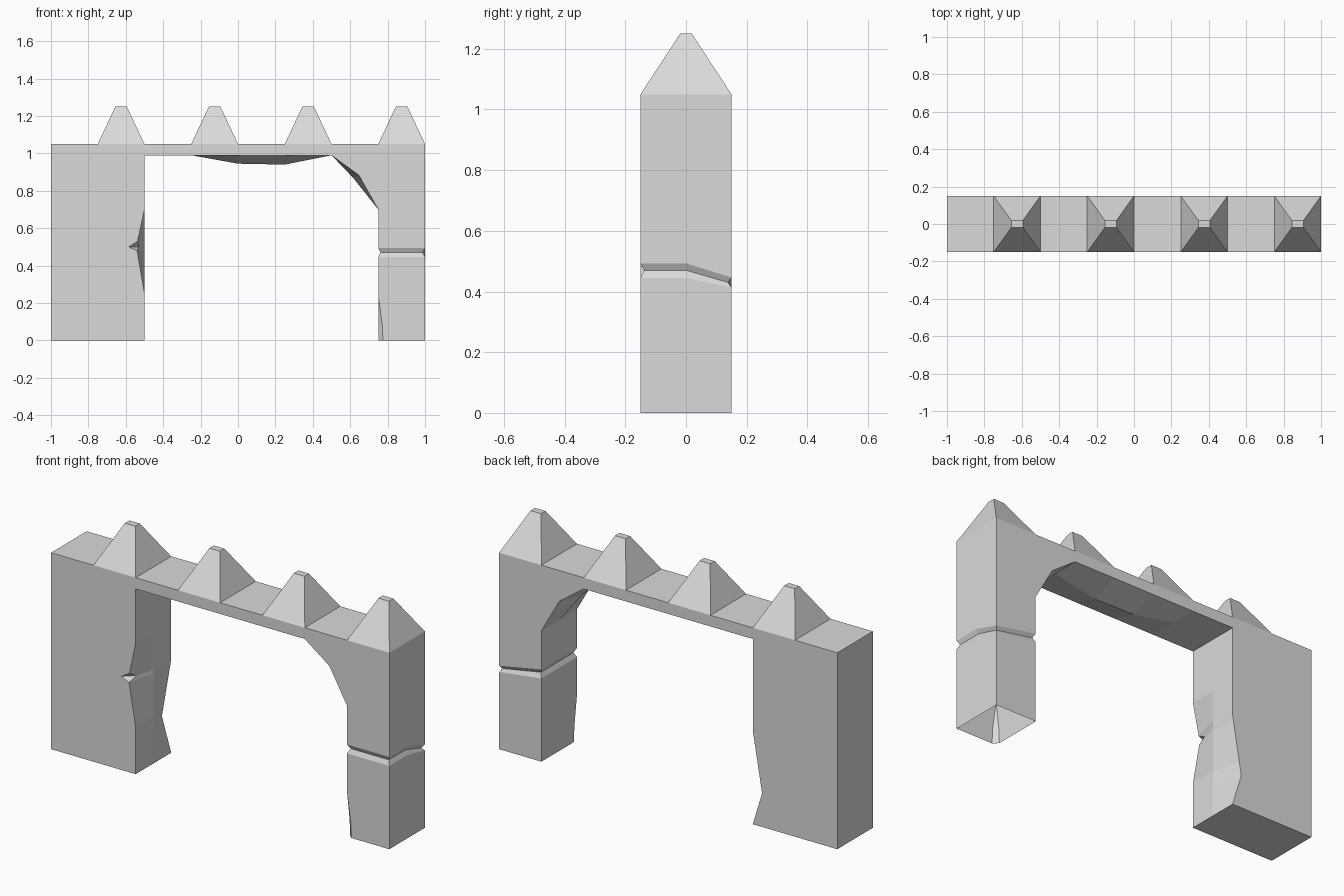
import bpy, bmesh

if "Cube" in bpy.data.objects:
    bpy.data.objects.remove(bpy.data.objects["Cube"])

D = 0.15  # half depth of the wall

stone = bpy.data.materials.new("grey_stone")
stone.diffuse_color = (0.7, 0.7, 0.7, 1)
stone.use_nodes = True
stone.node_tree.nodes["Principled BSDF"].inputs["Base Color"].default_value = stone.diffuse_color


def finish(name, bm):
    bmesh.ops.remove_doubles(bm, verts=bm.verts, dist=1e-5)
    bmesh.ops.recalc_face_normals(bm, faces=bm.faces)
    me = bpy.data.meshes.new(name)
    bm.to_mesh(me)
    bm.free()
    me.materials.append(stone)
    ob = bpy.data.objects.new(name, me)
    bpy.context.collection.objects.link(ob)
    return ob


def face(bm, pts):
    bm.faces.new([bm.verts.new(p) for p in pts])


def strip(bm, a, b):
    """Quads between two matching rows of points."""
    for i in range(len(a) - 1):
        face(bm, [a[i], a[i + 1], b[i + 1], b[i]])


def interp(t, pts):
    """Piecewise linear value at t."""
    for (t0, v0), (t1, v1) in zip(pts, pts[1:]):
        if t <= t1:
            return v0 + (v1 - v0) * (t - t0) / (t1 - t0)
    return pts[-1][1]


# Wide left pier with a worn inner face and a small notch on its front edge
levels = [0, 0.18, 0.25, 0.48, 0.5, 0.53, 0.7, 0.99]
front_wear = [(0, -0.5), (0.25, -0.5), (0.5, -0.543), (0.7, -0.5), (0.99, -0.5)]
back_wear = [(0, -0.5), (0.18, -0.555), (0.5, -0.5), (0.99, -0.5)]
front = [(interp(z, front_wear), -D, z) for z in levels]
middle = [(-0.5, 0, z) for z in levels]
back = [(interp(z, back_wear), D, z) for z in levels]
notch, n = (-0.585, -D, 0.5), levels.index(0.5)
outline = front[:n] + [notch] + front[n + 1:]
front[n] = (-0.53, -0.1, 0.5)

bm = bmesh.new()
face(bm, outline + [(-0.5, -D, 1.05), (-1, -D, 1.05), (-1, -D, 0)])
face(bm, back + [(-0.5, D, 1.05), (-1, D, 1.05), (-1, D, 0)])
strip(bm, front, middle)
strip(bm, middle, back)
face(bm, [front[n - 1], notch, front[n]])
face(bm, [notch, front[n + 1], front[n]])
face(bm, [(-1, -D, 0), (-1, D, 0), (-1, D, 1.05), (-1, -D, 1.05)])
face(bm, [(-1, -D, 1.05), (-1, D, 1.05), (-0.5, D, 1.05), (-0.5, -D, 1.05)])
face(bm, [(-1, -D, 0), (-0.5, -D, 0), (-0.5, 0, 0), (-0.5, D, 0), (-1, D, 0)])
finish("left_pier", bm)

# Lintel with a sagging underside and a broken haunch on the right
edge = [(-0.5, 0.99), (-0.25, 0.99), (0, 0.99), (0.25, 0.99),
        (0.5, 0.99), (0.645, 0.885), (0.75, 0.7)]
sag = [(-0.5, 0.99), (-0.25, 0.99), (0, 0.945), (0.25, 0.94),
       (0.5, 0.99), (0.615, 0.87), (0.75, 0.7)]
rows = [[(x, y, z) for x, z in pts] for pts, y in ((edge, -D), (sag, 0), (edge, D))]
bm = bmesh.new()
for row, y in ((rows[0], -D), (rows[2], D)):
    face(bm, row + [(1, y, 0.7), (1, y, 1.05), (-0.5, y, 1.05)])
strip(bm, rows[0], rows[1])
strip(bm, rows[1], rows[2])
face(bm, [(-0.5, -D, 1.05), (1, -D, 1.05), (1, D, 1.05), (-0.5, D, 1.05)])
face(bm, [(1, -D, 0.7), (1, 0, 0.7), (1, D, 0.7), (1, D, 1.05), (1, -D, 1.05)])
finish("lintel", bm)


# Slim right pillar, open below, with a crack around it and a chipped foot corner
def ring(zs, inset=0.0, chip=0.0):
    x0, x1, d = 0.75 + inset, 1 - inset, D - inset
    xy = [(x0, -d + chip), (x0 + chip, -d), (x1, -d), (x1, 0),
          (x1, d), (x0, d), (x0, 0)]
    pts = [(x, y, z) for (x, y), z in zip(xy, zs)]
    return pts + pts[:1]


def crack(dz):
    return [0.47 + dz, 0.47 + dz, 0.47 + dz, 0.47 + dz,
            0.43 + dz * 0.7, 0.47 + dz, 0.47 + dz]


rings = [ring([0.7] * 7), ring(crack(0.023)), ring(crack(0), 0.012),
         ring(crack(-0.025)), ring([0.24] * 7), ring([0.08] * 7, 0, 0.022),
         ring([0] * 7, 0, 0.025)]
bm = bmesh.new()
for upper, lower in zip(rings, rings[1:]):
    strip(bm, upper, lower)
finish("right_pillar", bm)

# Four blunt pyramid merlons
for i in range(4):
    cx = -0.625 + 0.5 * i
    loops = []
    for hx, hy, z in ((0.125, D, 1.05), (0.031, 0.019, 1.25)):
        loops.append([(cx + sx * hx, sy * hy, z) for sx, sy in
                      ((-1, -1), (1, -1), (1, 1), (-1, 1), (-1, -1))])
    bm = bmesh.new()
    strip(bm, loops[0], loops[1])
    face(bm, loops[1][:4])
    finish(f"merlon_{i + 1}", bm)
